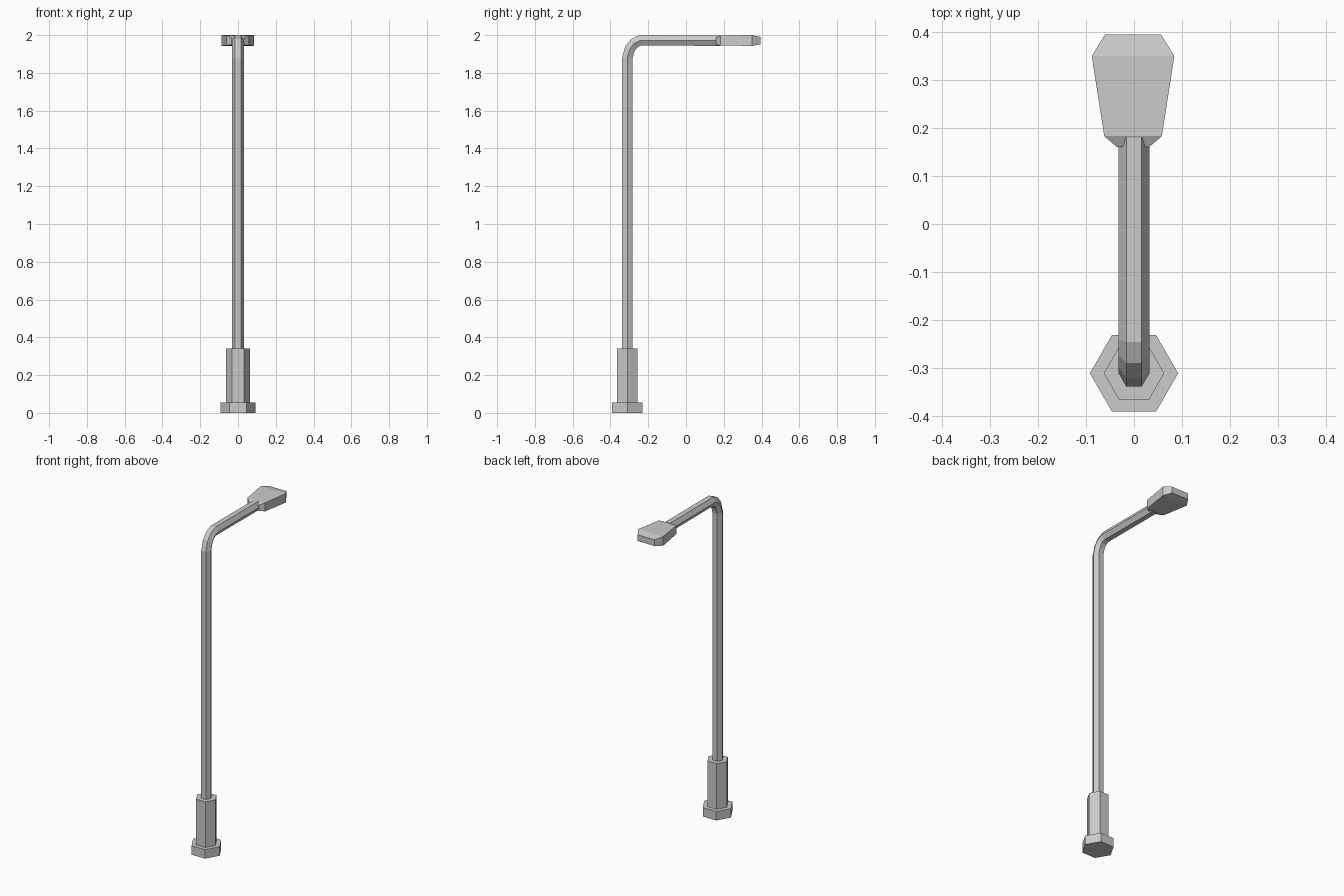
import bpy, bmesh
from math import sin, cos, pi, radians

if "Cube" in bpy.data.objects:
    bpy.data.objects.remove(bpy.data.objects["Cube"])

POLE_Y = -0.311


def loft(name, rings):
    """Skin a list of equal-length closed rings and cap both ends."""
    bm = bmesh.new()
    loops = [[bm.verts.new(p) for p in ring] for ring in rings]
    n = len(loops[0])
    for a, b in zip(loops, loops[1:]):
        for i in range(n):
            j = (i + 1) % n
            bm.faces.new((a[i], a[j], b[j], b[i]))
    bm.faces.new(loops[0])
    bm.faces.new(loops[-1])
    bmesh.ops.recalc_face_normals(bm, faces=bm.faces[:])
    mesh = bpy.data.meshes.new(name)
    bm.to_mesh(mesh)
    bm.free()
    obj = bpy.data.objects.new(name, mesh)
    bpy.context.collection.objects.link(obj)
    return obj


def hex_ring(y, z, tilt, r=0.032, stretch=1.0):
    """Hexagon facing up at tilt 0 and facing +y at tilt 90."""
    t = radians(tilt)
    ring = []
    for k in range(6):
        a = k * pi / 3
        v = r * sin(a) * stretch
        ring.append((r * cos(a), y + v * cos(t), z - v * sin(t)))
    return ring


def hex_prism(name, r, z0, z1):
    return loft(name, [hex_ring(POLE_Y, z, 0, r) for z in (z0, z1)])


# Stepped hexagonal base
hex_prism("base_plate", 0.092, 0.0, 0.056)
hex_prism("base_sleeve", 0.063, 0.056, 0.34)

# Pole bending forward into the arm
loft("pole_and_arm", [
    hex_ring(POLE_Y, 0.34, 0),
    hex_ring(POLE_Y, 1.88, 0),
    hex_ring(-0.297, 1.928, 30),
    hex_ring(-0.274, 1.957, 55),
    hex_ring(-0.242, 1.972, 83),
    hex_ring(0.18, 1.971, 90),
])

# Lamp head, as box sections along y: y, half width, bottom, top
sections = [
    (0.160, 0.033, 1.950, 1.986),
    (0.183, 0.060, 1.945, 1.998),
    (0.350, 0.086, 1.943, 2.000),
    (0.395, 0.058, 1.951, 1.990),
]
loft("lamp_head", [
    [(-w - 0.002, y, lo), (w - 0.002, y, lo), (w - 0.002, y, hi), (-w - 0.002, y, hi)]
    for y, w, lo, hi in sections
])
